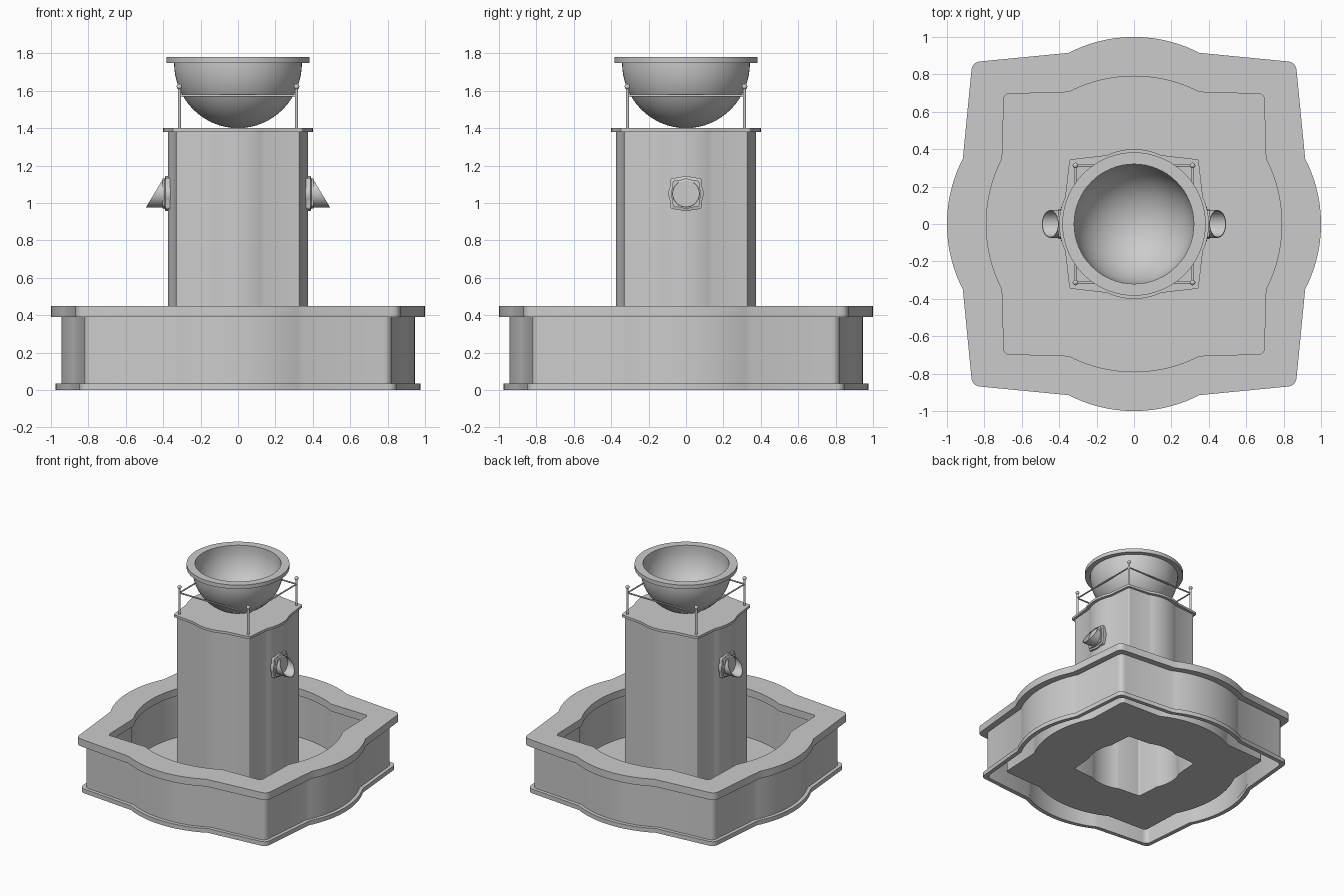
import bpy, bmesh, math
from mathutils import Matrix, Vector

if "Cube" in bpy.data.objects:
    bpy.data.objects.remove(bpy.data.objects["Cube"])

stone = bpy.data.materials.new("light grey stone")
stone.diffuse_color = (0.6, 0.6, 0.6, 1)
stone.use_nodes = True
stone.node_tree.nodes["Principled BSDF"].inputs["Base Color"].default_value = stone.diffuse_color


def finish(bm, name, angle=25):
    mesh = bpy.data.meshes.new(name)
    bm.to_mesh(mesh)
    bm.free()
    mesh.materials.append(stone)
    ob = bpy.data.objects.new(name, mesh)
    bpy.context.collection.objects.link(ob)
    bpy.ops.object.select_all(action='DESELECT')
    ob.select_set(True)
    bpy.context.view_layer.objects.active = ob
    bpy.ops.object.shade_smooth_by_angle(angle=math.radians(angle))
    return ob


def loft(name, loops, closed=False, cap_start=False, cap_end=False, matrix=None):
    """Bridge equal-length loops of 3D points with quads."""
    bm = bmesh.new()
    rows = [[bm.verts.new(p) for p in loop] for loop in loops]
    pairs = list(zip(rows, rows[1:]))
    if closed:
        pairs.append((rows[-1], rows[0]))
    n = len(rows[0])
    for a, b in pairs:
        for i in range(n):
            j = (i + 1) % n
            bm.faces.new((a[i], a[j], b[j], b[i]))
    if cap_start:
        bm.faces.new(rows[0][::-1])
    if cap_end:
        bm.faces.new(rows[-1])
    if matrix:
        bm.transform(matrix)
    return finish(bm, name)


def outline(z, mid, jx, drop, corner, r):
    """Four bowed sides (arc in the middle, straight to rounded corners)."""
    jy = mid - drop
    R = (jx * jx + drop * drop) / (2 * drop)
    c = Vector((corner, corner))
    d = (Vector((jx, jy)) - c).normalized() * r
    p0, p2 = c + d, c + Vector((d.y, d.x))
    # counter-clockwise along the top side: right corner to left junction
    side = []
    for k in range(5):
        t = 0.5 + k / 8
        q = p2 * (1 - t) ** 2 + c * (2 * t * (1 - t)) + p0 * t * t
        side.append((q.x, q.y))
    left_end = [(-x, y) for x, y in side[:0:-1]]
    arc = []
    for k in range(21):
        x = jx * (1 - k / 10)
        arc.append((x, mid - R + math.sqrt(max(R * R - x * x, 0))))
    side = side + arc + left_end
    pts = []
    for k in range(4):
        a = k * math.pi / 2
        co, si = round(math.cos(a)), round(math.sin(a))
        pts += [Vector((x * co - y * si, x * si + y * co, z)) for x, y in side]
    return pts


def basin(z, mid, corner, r=0.045):
    return outline(z, mid, 0.35, 0.085, corner, r)


def small(z, s, corner, r=0.012):
    return outline(z, s, 0.36 * s, 0.08 * s, corner, r)


def circle(r, z, n=64):
    return [Vector((r * math.cos(2 * math.pi * i / n), r * math.sin(2 * math.pi * i / n), z)) for i in range(n)]


# basin: footing, outer wall, coping rim, inner wall and floor
loft("basin_footing", [basin(0, .975, .845), basin(.035, .975, .845),
                       basin(.035, .94, .815), basin(0, .94, .815)], closed=True)
loft("basin_outer_wall", [basin(.03, .945, .82), basin(.39, .945, .82)])
loft("basin_rim", [basin(.39, 1, .865), basin(.45, 1, .865),
                   basin(.45, .79, .695, .03), basin(.39, .79, .695, .03)], closed=True)
loft("basin_inner_wall", [basin(.39, .81, .71, .03), basin(.04, .81, .71, .03)])
loft("basin_floor", [basin(.04, .81, .71, .03), small(.04, .375, .33)])

# column and its cap slab
loft("column", [small(.04, .375, .33), small(1.385, .375, .33)])
loft("column_cap", [small(1.38, .40, .345), small(1.40, .40, .345)], cap_start=True, cap_end=True)

# bowl: outer shell up, flat lip, inner shell down
bowl = []
for k in range(17):
    a = math.pi / 2 * k / 16
    bowl.append(circle(max(.342 * math.sin(a), .002), 1.75 - .35 * math.cos(a)))
bowl += [circle(.383, 1.748), circle(.383, 1.78), circle(.32, 1.78)]
for k in range(17):
    a = math.pi / 2 * (1 - k / 16)
    bowl.append(circle(max(.32 * math.sin(a), .002), 1.75 - .325 * math.cos(a)))
loft("bowl", bowl, cap_start=True, cap_end=True)


# railing: corner posts with ball tops, thin rails between
def rod(name, p, q, r):
    p, q = Vector(p), Vector(q)
    bm = bmesh.new()
    m = Matrix.Translation((p + q) / 2) @ (q - p).to_track_quat('Z', 'Y').to_matrix().to_4x4()
    bmesh.ops.create_cone(bm, cap_ends=True, segments=12, radius1=r, radius2=r,
                          depth=(q - p).length, matrix=m)
    return finish(bm, name, 40)


e = .313
corners = [(e, e), (-e, e), (-e, -e), (e, -e)]
for i, (x, y) in enumerate(corners):
    rod(f"rail_post_{i}", (x, y, 1.40), (x, y, 1.615), .009)
    bm = bmesh.new()
    bmesh.ops.create_uvsphere(bm, u_segments=16, v_segments=8, radius=.015,
                              matrix=Matrix.Translation((x, y, 1.622)))
    finish(bm, f"post_ball_{i}", 60)
    x2, y2 = corners[(i + 1) % 4]
    rod(f"rail_{i}", (x, y, 1.574), (x2, y2, 1.574), .006)

# spouts on both sides: stepped backplate and slant-cut pipe
for s, label in ((1, "right"), (-1, "left")):
    turn = Matrix.Rotation(0 if s > 0 else math.pi, 4, 'Z')
    m = turn @ Matrix.Translation((0, 0, 1.05)) @ Matrix.Rotation(math.pi / 2, 4, 'Y')
    loft(f"spout_plate_{label}", [small(.36, .094, .082), small(.388, .094, .082),
                                  small(.392, .08, .07), small(.403, .08, .07)],
         cap_start=True, cap_end=True, matrix=m)

    # local +x points down once rotated, so the lower edge is longer
    def slant(r):
        return [Vector((p.x, p.y, .448 + p.x * .6)) for p in circle(r, 0, 40)]
    loft(f"spout_pipe_{label}", [circle(.074, .39, 40), slant(.074), slant(.069),
                                 circle(.069, .404, 40)], cap_start=True, cap_end=True, matrix=m)
